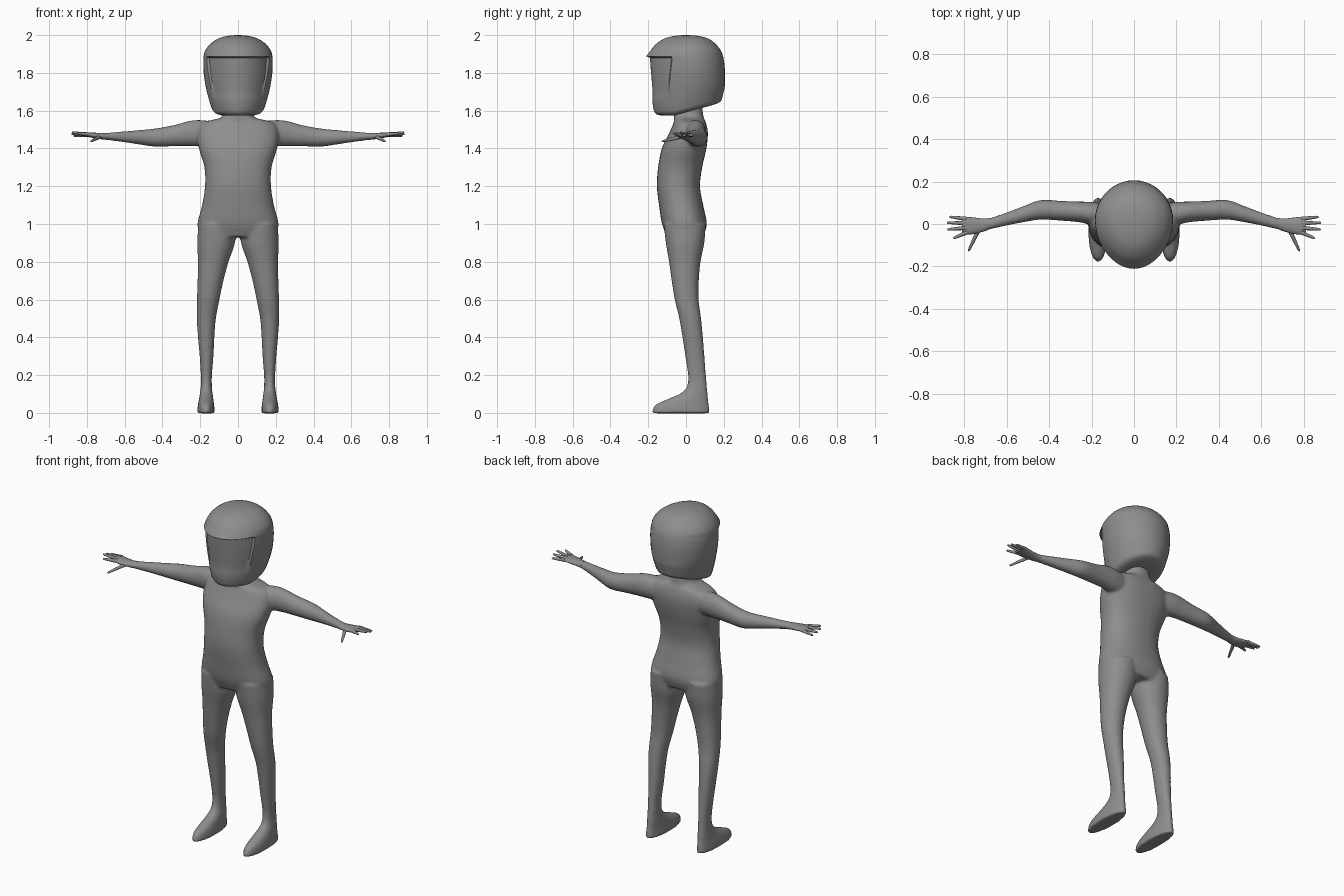
import bpy, bmesh, math
from mathutils import Vector

grey = bpy.data.materials.new("plain_grey")
grey.diffuse_color = (0.27, 0.27, 0.27, 1)


def dense(rows, k=5):
    """Smoothly interpolate a short table of cross-sections."""
    out = []
    for i in range(len(rows) - 1):
        a, b, c, d = (rows[max(0, min(len(rows) - 1, i + j))] for j in (-1, 0, 1, 2))
        for s in range(k):
            t = s / k
            out.append([0.5 * (2 * q + (r - p) * t + (2 * p - 5 * q + 4 * r - w) * t * t
                               + (3 * q - p - 3 * r + w) * t ** 3)
                        for p, q, r, w in zip(a, b, c, d)])
    return out + [list(rows[-1])]


def oval(a0, a1, b0, b1, n=32, power=2.2):
    """Rounded outline filling the box a0..a1, b0..b1."""
    pts = []
    for i in range(n):
        t = 2 * math.pi * i / n
        c, s = math.cos(t), math.sin(t)
        u = math.copysign(abs(c) ** (2 / power), c)
        v = math.copysign(abs(s) ** (2 / power), s)
        pts.append(((a0 + a1 + u * (a1 - a0)) / 2, (b0 + b1 + v * (b1 - b0)) / 2))
    return pts


def loft(bm, rings):
    """Skin closed rings of points and cap both ends."""
    vs = [[bm.verts.new(p) for p in r] for r in rings]
    n = len(vs[0])
    for a, b in zip(vs, vs[1:]):
        for i in range(n):
            j = (i + 1) % n
            bm.faces.new((a[i], a[j], b[j], b[i]))
    bm.faces.new(vs[0][::-1])
    bm.faces.new(vs[-1])


def upright(bm, rows, side=1, power=2.2):
    """Rows: z, x0, x1, y0, y1."""
    loft(bm, [[(side * x, y, z) for x, y in oval(x0, x1, y0, y1, power=power)]
              for z, x0, x1, y0, y1 in dense(rows)])


def sideways(bm, rows, side=1):
    """Rows: x, y0, y1, z0, z1."""
    loft(bm, [[(side * x, y, z) for y, z in oval(y0, y1, z0, z1, 20, 2)]
              for x, y0, y1, z0, z1 in dense(rows)])


def digit(bm, base, tip, side, r0=0.0105, r1=0.006):
    """Tapered finger with a rounded tip."""
    a, b = Vector(base), Vector(tip)
    d = (b - a).normalized()
    u = d.cross(Vector((0, 0, 1))).normalized()
    v = d.cross(u)
    rings = []
    for t, r in ((0, r0), (0.5, (r0 + r1) / 2), (0.9, r1), (0.97, r1 * 0.8), (1, r1 * 0.35)):
        c = a.lerp(b, t)
        ps = [c + r * (u * math.cos(k * math.pi / 5) + v * math.sin(k * math.pi / 5))
              for k in range(10)]
        rings.append([(side * p.x, p.y, p.z) for p in ps])
    loft(bm, rings)


def finish(bm, name, angle=None):
    bmesh.ops.recalc_face_normals(bm, faces=bm.faces)
    for f in bm.faces:
        f.smooth = True
    me = bpy.data.meshes.new(name)
    bm.to_mesh(me)
    bm.free()
    me.materials.append(grey)
    ob = bpy.data.objects.new(name, me)
    bpy.context.collection.objects.link(ob)
    if angle:
        bpy.ops.object.select_all(action='DESELECT')
        ob.select_set(True)
        bpy.context.view_layer.objects.active = ob
        bpy.ops.object.shade_smooth_by_angle(angle=math.radians(angle))
    return ob


# Body: torso, neck, legs, feet and arms fused into one smooth skin
body = bmesh.new()
torso = [(0.93, 0.20, -0.10, 0.09), (1.0, 0.215, -0.127, 0.11), (1.1, 0.19, -0.143, 0.091),
         (1.2, 0.175, -0.154, 0.074), (1.3, 0.178, -0.148, 0.086), (1.4, 0.207, -0.128, 0.108),
         (1.48, 0.215, -0.09, 0.116), (1.535, 0.19, -0.066, 0.106), (1.56, 0.10, -0.064, 0.095),
         (1.585, 0.075, -0.062, 0.09), (1.63, 0.07, -0.06, 0.085)]
upright(body, [(z, -w, w, f, b) for z, w, f, b in torso], power=2.3)
leg = [(1.0, 0.012, 0.21, -0.118, 0.105), (0.9, 0.016, 0.216, -0.107, 0.097),
       (0.8, 0.05, 0.212, -0.09, 0.077), (0.7, 0.077, 0.214, -0.076, 0.068),
       (0.6, 0.098, 0.217, -0.06, 0.067), (0.5, 0.117, 0.218, -0.036, 0.08),
       (0.4, 0.125, 0.212, -0.019, 0.09), (0.3, 0.13, 0.203, -0.004, 0.098),
       (0.2, 0.138, 0.197, 0.01, 0.106), (0.14, 0.138, 0.197, 0.008, 0.112)]
foot = [(0.17, 0.139, 0.196, 0.011, 0.108), (0.13, 0.138, 0.198, 0.0, 0.112),
        (0.10, 0.134, 0.202, -0.035, 0.115), (0.07, 0.13, 0.207, -0.105, 0.118),
        (0.045, 0.127, 0.212, -0.16, 0.121), (0.02, 0.124, 0.215, -0.177, 0.124),
        (-0.002, 0.123, 0.216, -0.178, 0.125)]
arm = [(0.10, -0.02, 0.09, 1.41, 1.54), (0.20, -0.004, 0.104, 1.41, 1.551),
       (0.26, 0.008, 0.106, 1.412, 1.546), (0.34, 0.015, 0.109, 1.411, 1.524),
       (0.44, 0.02, 0.113, 1.409, 1.506), (0.52, 0.008, 0.085, 1.42, 1.498),
       (0.60, -0.008, 0.055, 1.432, 1.491), (0.68, -0.026, 0.029, 1.443, 1.484),
       (0.73, -0.035, 0.022, 1.45, 1.478)]
for side in (1, -1):
    upright(body, leg, side, 2.1)
    upright(body, foot, side, 2.1)
    sideways(body, arm, side)
skin = finish(body, "body")
m = skin.modifiers.new("fuse", 'REMESH')
m.mode = 'VOXEL'
m.voxel_size = 0.008
m.use_smooth_shade = True
m = skin.modifiers.new("soften", 'SMOOTH')
m.factor = 0.5
m.iterations = 8

# Hands: flat palm, four fingers and a thumb
palm = [(0.68, -0.025, 0.028, 1.444, 1.483), (0.71, -0.036, 0.026, 1.447, 1.482),
        (0.75, -0.046, 0.03, 1.452, 1.483), (0.785, -0.05, 0.034, 1.459, 1.484),
        (0.81, -0.042, 0.03, 1.464, 1.482)]
fingers = [((0.79, 0.024, 1.472), (0.87, 0.034, 1.466)),
           ((0.79, 0.004, 1.474), (0.882, 0.006, 1.476)),
           ((0.79, -0.018, 1.475), (0.88, -0.026, 1.485)),
           ((0.785, -0.038, 1.473), (0.852, -0.068, 1.48)),
           ((0.735, -0.032, 1.46), (0.78, -0.128, 1.437))]
for side, name in ((1, "left_hand"), (-1, "right_hand")):
    hand = bmesh.new()
    sideways(hand, palm, side)
    for base, tip in fingers:
        digit(hand, base, tip, side)
    finish(hand, name, 60)

# Helmet: egg-shaped shell with a brim over a recessed visor
# Rows: z, half width, front y, back y, visor recess scale, rear lift
dome = [(2.0, 0.012, -0.012, 0.012, 1, 0), (1.995, 0.06, -0.065, 0.07, 1, 0),
        (1.98, 0.108, -0.118, 0.121, 1, 0), (1.95, 0.15, -0.162, 0.16, 1, 0),
        (1.915, 0.175, -0.19, 0.186, 1, 0), (1.888, 0.182, -0.211, 0.196, 1, 0)]
face = [(1.88, 0.183, -0.204, 0.198, 0.94, 0), (1.84, 0.184, -0.201, 0.204, 0.942, 0),
        (1.80, 0.182, -0.196, 0.206, 0.948, 0.002), (1.75, 0.176, -0.19, 0.206, 0.955, 0.008),
        (1.70, 0.167, -0.184, 0.205, 0.965, 0.025), (1.65, 0.156, -0.178, 0.20, 1, 0.05),
        (1.61, 0.145, -0.172, 0.194, 1, 0.066), (1.59, 0.137, -0.165, 0.189, 1, 0.07),
        (1.578, 0.12, -0.15, 0.178, 1, 0.07), (1.575, 0.09, -0.11, 0.14, 1, 0.068),
        (1.585, 0.04, -0.05, 0.07, 1, 0.06)]
NV, NS = 12, 14
rings = []
for z, w, y0, y1, recess, lift in dense(dome) + dense(face, 3):
    # visor edge swings forward lower down
    edge = math.radians(63 - 10 * max(0, min(1, (1.88 - z) / 0.2)))
    half = [edge * i / NV for i in range(NV + 1)]
    half += [edge + 0.05 + (math.pi - edge - 0.05) * i / NS for i in range(NS + 1)]
    mid = min(0.02, (y0 + y1) / 2 + 0.02)
    ring = []
    for k, a in [(k, a) for k, a in enumerate(half)] + \
                [(k, -half[k]) for k in range(len(half) - 2, 0, -1)]:
        s = recess if k <= NV else 1
        c = math.cos(a)
        x = w * s * math.sin(a)
        if c > 0:
            x *= 1 - 0.08 * c * c      # slightly pointed front
            y = mid - (mid - y0) * c * s
        else:
            y = mid - (y1 - mid) * c
        ring.append((x, y, z + lift * max(0, (y + 0.06) / 0.25)))
    rings.append(ring)
shell = bmesh.new()
loft(shell, rings)
finish(shell, "helmet", 38)
